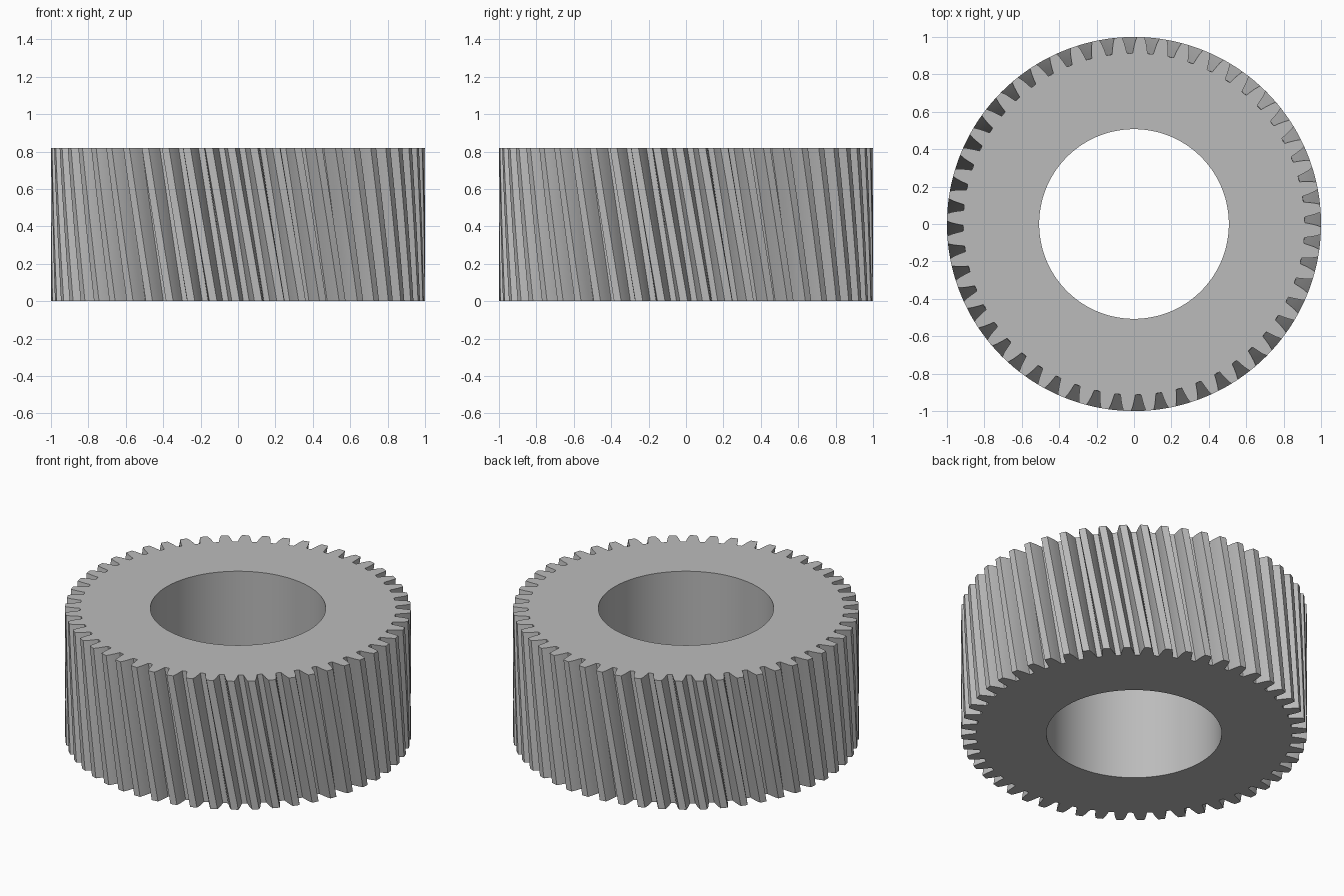
import bpy, bmesh
from math import sin, cos, radians, tau

cube = bpy.data.objects.get("Cube")
if cube:
    bpy.data.objects.remove(cube, do_unlink=True)

TEETH = 52
HEIGHT = 0.82
BORE = 0.507
TWIST = radians(-8.3)      # helix turn from bottom to top
GAP_CENTRE = radians(1.4)  # first tooth gap at the top face
LEVELS = 12
PITCH = tau / TEETH

# One pitch from gap centre to gap centre: (fraction of half pitch, radius)
half = [(0.0, 0.912), (0.28, 0.914), (0.38, 0.942), (0.50, 0.972), (0.66, 1.0)]
tooth = half + [(1.0, 1.0)] + [(2 - f, r) for f, r in reversed(half[1:])]


def ring(bm, z, turn, bore=False):
    """Closed loop of vertices following the teeth or the round bore."""
    verts = []
    for i in range(TEETH):
        for k, (f, r) in enumerate(tooth):
            a = turn + (i + f / 2) * PITCH
            if bore:
                a, r = (i + k / len(tooth)) * PITCH, BORE
            verts.append(bm.verts.new((r * cos(a), r * sin(a), z)))
    return verts


def bridge(bm, a, b, smooth):
    n = len(a)
    for i in range(n):
        j = (i + 1) % n
        bm.faces.new((a[i], a[j], b[j], b[i])).smooth = smooth


# Helical toothed rim, from the bottom level to the top
bm = bmesh.new()
rims = [ring(bm, HEIGHT * k / LEVELS, GAP_CENTRE - TWIST * (1 - k / LEVELS))
        for k in range(LEVELS + 1)]
for low, high in zip(rims, rims[1:]):
    bridge(bm, low, high, True)

# Bore wall and flat end faces
bore_low = ring(bm, 0, 0, True)
bore_high = ring(bm, HEIGHT, 0, True)
bridge(bm, bore_high, bore_low, True)
bridge(bm, rims[-1], bore_high, False)
bridge(bm, bore_low, rims[0], False)
bmesh.ops.recalc_face_normals(bm, faces=bm.faces)

mesh = bpy.data.meshes.new("helical_gear")
bm.to_mesh(mesh)
bm.free()
gear = bpy.data.objects.new("helical_gear", mesh)
bpy.context.collection.objects.link(gear)

# Plain grey steel
steel = bpy.data.materials.new("grey_steel")
steel.use_nodes = True
grey = (0.5, 0.5, 0.5, 1)
steel.diffuse_color = grey
steel.node_tree.nodes["Principled BSDF"].inputs["Base Color"].default_value = grey
mesh.materials.append(steel)

bpy.ops.object.select_all(action='DESELECT')
gear.select_set(True)
bpy.context.view_layer.objects.active = gear
bpy.ops.object.shade_smooth_by_angle(angle=radians(25))
